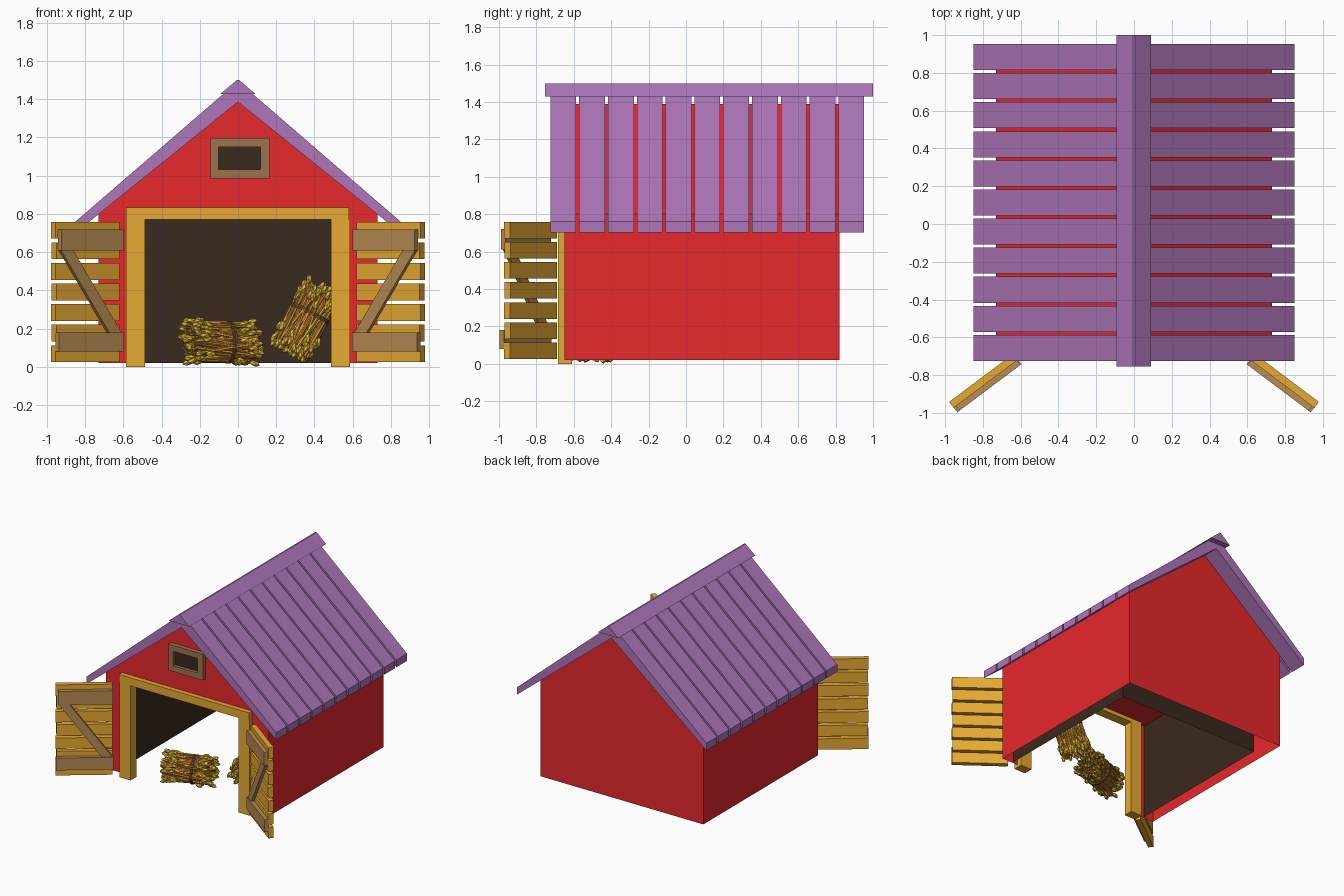
import bpy, bmesh, math, random
from mathutils import Matrix, Vector

if "Cube" in bpy.data.objects:
    bpy.data.objects.remove(bpy.data.objects["Cube"])

random.seed(4)


def mat(name, r, g, b):
    lin = [((c / 255 + 0.055) / 1.055) ** 2.4 for c in (r, g, b)]
    m = bpy.data.materials.new(name)
    m.diffuse_color = (*lin, 1)
    m.use_nodes = True
    m.node_tree.nodes["Principled BSDF"].inputs["Base Color"].default_value = m.diffuse_color
    return m


RED = mat("barn_red", 231, 40, 43)
PURPLE = mat("roof_purple", 174, 118, 186)
GOLD = mat("golden_wood", 232, 171, 50)
BROWN = mat("brace_brown", 184, 140, 84)
FRAME = mat("window_brown", 156, 116, 78)
DARK = mat("dark_interior", 58, 41, 30)
STRAW = mat("straw", 216, 148, 52)
OLD = mat("dark_straw", 165, 118, 40)
EAR = mat("wheat_ear", 230, 190, 58)
BAND = mat("binding", 125, 88, 44)


def finish(name, bm, mats, fix=True):
    if fix:
        bmesh.ops.recalc_face_normals(bm, faces=bm.faces)
    me = bpy.data.meshes.new(name)
    bm.to_mesh(me)
    bm.free()
    for m in mats:
        me.materials.append(m)
    ob = bpy.data.objects.new(name, me)
    bpy.context.collection.objects.link(ob)
    return ob


def prism(bm, pts, offset, mx=Matrix()):
    """Closed solid: polygon pts swept along offset."""
    off = Vector(offset)
    a = [bm.verts.new(mx @ Vector(p)) for p in pts]
    b = [bm.verts.new(mx @ (Vector(p) + off)) for p in pts]
    bm.faces.new(a)
    bm.faces.new(b[::-1])
    for i in range(len(a)):
        j = (i + 1) % len(a)
        bm.faces.new((a[i], b[i], b[j], a[j]))


def box(bm, x0, x1, y0, y1, z0, z1, mx=Matrix()):
    prism(bm, [(x0, y0, z0), (x1, y0, z0), (x1, y0, z1), (x0, y0, z1)], (0, y1 - y0, 0), mx)


def sheet(bm, pts):
    bm.faces.new([bm.verts.new(p) for p in pts])


# Red shell: front with doorway, back, sides and slopes, open below
W, F, B, E, A = 0.73, -0.65, 0.82, 0.80, 1.39
bm = bmesh.new()
sheet(bm, [(x, F, z) for x, z in ((-W, .02), (-.5, .02), (-.5, .79), (.5, .79), (.5, .02),
                                  (W, .02), (W, E), (0, A), (-W, E))])
ring = [(W, .02), (W, E), (0, A), (-W, E), (-W, .02)]
sheet(bm, [(x, B, z) for x, z in ring])
for (x0, z0), (x1, z1) in zip(ring, ring[1:]):
    sheet(bm, [(x0, F, z0), (x0, B, z0), (x1, B, z1), (x1, F, z1)])
bmesh.ops.remove_doubles(bm, verts=bm.verts, dist=1e-4)
finish("barn_walls", bm, [RED])

# Dark inner lining on three sides and the red ceiling above it
bm = bmesh.new()
plan = [(-.635, -.64), (-.635, .63), (.635, .63), (.635, -.64)]
for (x0, y0), (x1, y1) in zip(plan, plan[1:]):
    sheet(bm, [(x0, y0, .02), (x1, y1, .02), (x1, y1, .80), (x0, y0, .80)])
finish("inner_lining", bm, [DARK], fix=False)
bm = bmesh.new()
sheet(bm, [(x, y, .80) for x, y in plan])
finish("ceiling", bm, [RED], fix=False)

# Roof planks on both slopes, thinner towards the eaves
for side, label in ((-1, "left"), (1, "right")):
    bm = bmesh.new()
    for i in range(11):
        y = -0.725 + i * 0.154
        prism(bm, [(0, y, 1.386), (side * .85, y, .701), (side * .85, y, .76), (0, y, 1.494)],
              (0, .138, 0))
    finish(label + "_roof_planks", bm, [PURPLE])

# Ridge cap
bm = bmesh.new()
prism(bm, [(-.092, -.755, 1.428), (.09, -.755, 1.428), (.006, -.755, 1.5), (-.006, -.755, 1.5)],
      (0, 1.755, 0))
finish("ridge_cap", bm, [PURPLE])

# Doorway frame
bm = bmesh.new()
box(bm, -.585, -.485, -.685, -.61, 0, .77)
box(bm, .485, .585, -.685, -.61, 0, .77)
box(bm, -.585, .58, -.69, -.61, .77, .835)
finish("door_frame", bm, [GOLD])

# Gable window: frame bars and dark pane
bm = bmesh.new()
for x0, x1, z0, z1 in ((-.145, .165, .985, 1.032), (-.145, .165, 1.15, 1.197),
                       (-.145, -.102, 1.032, 1.15), (.118, .165, 1.032, 1.15)):
    box(bm, x0, x1, -.685, -.645, z0, z1)
finish("window_frame", bm, [FRAME])
bm = bmesh.new()
box(bm, -.11, .125, -.66, -.652, 1.02, 1.16)
finish("window_pane", bm, [DARK])

# Open doors: local x runs along the door, local y is its thickness
for side, label in ((-1, "left"), (1, "right")):
    mx = Matrix(((side * .8, -side * .6, 0, side * .63),
                 (-.6, -.8, 0, -.68),
                 (0, 0, 1, 0),
                 (0, 0, 0, 1)))
    bm = bmesh.new()
    for i in range(7):
        z = .025 + i * .1077
        tip = .436 - .006 * (i % 2)
        box(bm, .018, tip, 0, .04, z, z + .088, mx)
    finish(label + "_door_planks", bm, [GOLD])
    bm = bmesh.new()
    box(bm, .015, .42, .04, .07, .61, .72, mx)
    box(bm, .01, .435, .04, .07, .08, .18, mx)
    prism(bm, [(.335, .04, .61), (.415, .04, .61), (.1, .04, .18), (.02, .04, .18)],
          (0, .022, 0), mx)
    finish(label + "_door_braces", bm, [BROWN])


def aligned(p, d):
    return Matrix.Translation(p) @ Vector(d).to_track_quat('Z', 'Y').to_matrix().to_4x4()


def paint(bm, start, index):
    bm.faces.ensure_lookup_table()
    for f in bm.faces[start:]:
        f.material_index = index


# Wheat sheaf along local z: twisted stalks, ears at both ends, binding
def sheaf(name, mx):
    bm = bmesh.new()
    for i in range(170):
        a = i * 2.39996
        t = random.uniform(-.8, .8)
        r = .106 * math.sqrt((i + 1) / 170)
        h = random.uniform(.155, .19)
        p = Vector((r * math.cos(a - t / 2), r * math.sin(a - t / 2), -h))
        q = Vector((r * math.cos(a + t / 2), r * math.sin(a + t / 2), h - random.uniform(0, .03)))
        n = len(bm.faces)
        bmesh.ops.create_cone(bm, cap_ends=True, segments=5, radius1=.008, radius2=.008,
                              depth=(q - p).length, matrix=aligned((p + q) / 2, q - p))
        paint(bm, n, i % 4 == 0)
    for i in range(100):
        end = 1 if i % 2 else -1
        a = random.uniform(0, math.tau)
        r = random.uniform(.1, .115) if i % 5 else random.uniform(.02, .1)
        z = end * (random.uniform(.08, .185) if i % 5 else .185)
        d = Vector((math.cos(a) * .25 + random.uniform(-.25, .25),
                    math.sin(a) * .25 + random.uniform(-.25, .25), end))
        n = len(bm.faces)
        bmesh.ops.create_icosphere(bm, subdivisions=1, radius=1,
                                   matrix=aligned((r * math.cos(a), r * math.sin(a), z), d)
                                   @ Matrix.Diagonal((.016, .016, .03, 1)))
        paint(bm, n, 2)
    n = len(bm.faces)
    for z in (.03, .042):
        bmesh.ops.create_cone(bm, cap_ends=True, segments=20, radius1=.112, radius2=.112,
                              depth=.008, matrix=Matrix.Translation((0, 0, z)))
    paint(bm, n, 3)
    finish(name, bm, [STRAW, OLD, EAR, BAND]).matrix_world = mx


sheaf("lying_sheaf", aligned((-.085, -.5, .13), (1, .38, -.02)))
sheaf("leaning_sheaf", aligned((.36, -.32, .25), (.45, .05, .87)))
